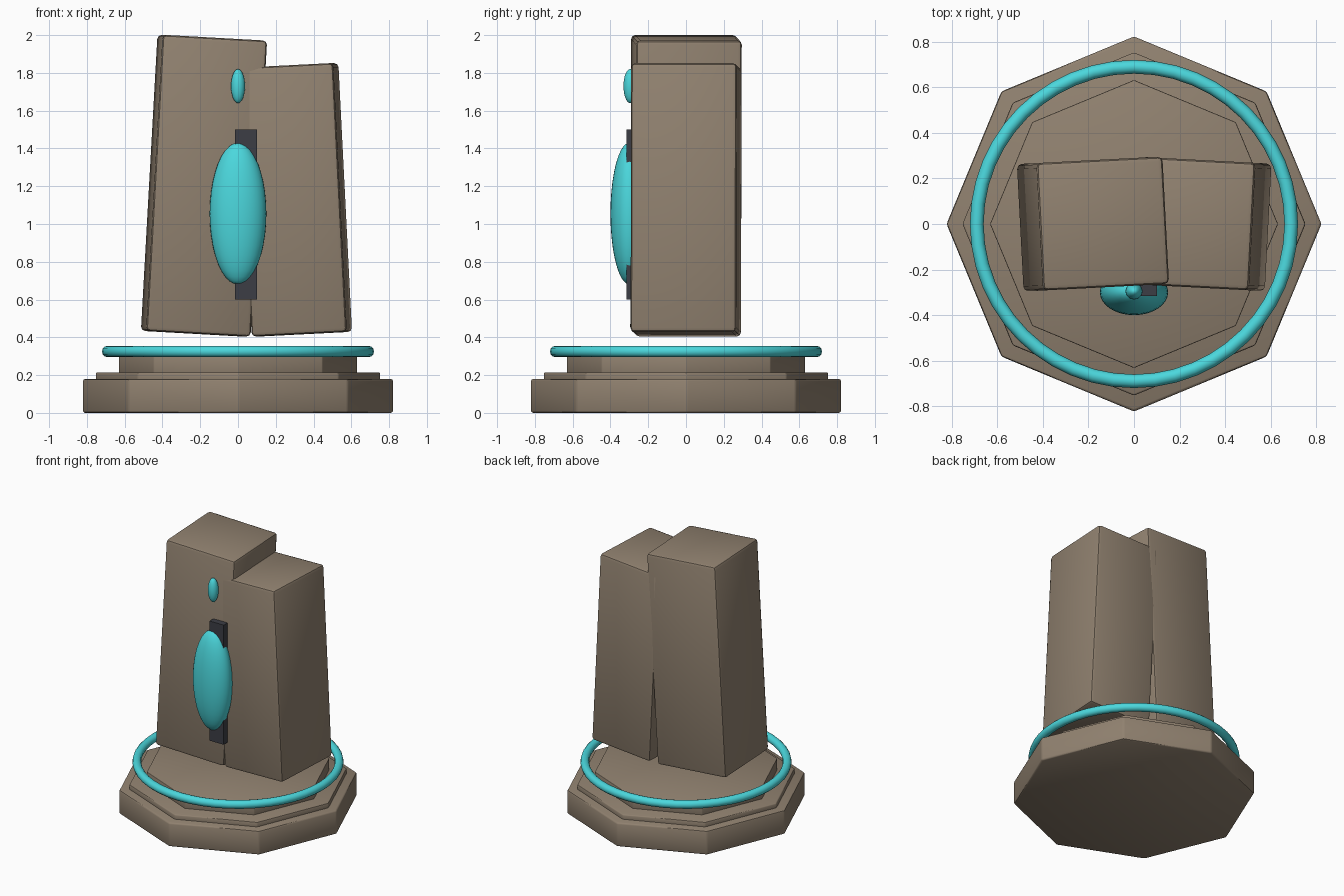
import bpy
import math

if "Cube" in bpy.data.objects:
    bpy.data.objects.remove(bpy.data.objects["Cube"])


def material(name, rgb):
    m = bpy.data.materials.new(name)
    m.diffuse_color = (*rgb, 1)
    m.use_nodes = True
    m.node_tree.nodes["Principled BSDF"].inputs["Base Color"].default_value = m.diffuse_color
    return m


STONE = material("warm_stone", (0.28, 0.22, 0.16))
GLOW = material("bright_cyan", (0.07, 0.68, 0.72))
DARK = material("dark_slate", (0.045, 0.048, 0.06))


def finish(name, mat, bevel=0.0):
    """Name and colour the active object, then soften its edges."""
    ob = bpy.context.object
    ob.name = name
    ob.data.materials.append(mat)
    bpy.ops.object.transform_apply(location=False, rotation=False, scale=True)
    if bevel:
        mod = ob.modifiers.new("soft_edges", 'BEVEL')
        mod.width = bevel
        mod.segments = 2
        mod.limit_method = 'ANGLE'
        mod.angle_limit = math.radians(30)
        bpy.ops.object.modifier_apply(modifier=mod.name)
    bpy.ops.object.shade_smooth_by_angle(angle=math.radians(40))
    return ob


def box(name, mat, loc, size, rot=(0, 0, 0), bevel=0.0):
    bpy.ops.mesh.primitive_cube_add(size=1, location=loc,
                                    rotation=[math.radians(a) for a in rot])
    bpy.context.object.scale = size
    return finish(name, mat, bevel)


def ellipsoid(name, loc, radii):
    bpy.ops.mesh.primitive_uv_sphere_add(segments=32, ring_count=20, radius=1, location=loc)
    bpy.context.object.scale = radii
    return finish(name, GLOW)


# Stepped octagonal plinth, corners on the x and y axes
for name, radius, low, high, bevel in (
        ("plinth_base", 0.823, 0.0, 0.18, 0.012),
        ("plinth_step", 0.753, 0.16, 0.215, 0.008),
        ("plinth_top", 0.632, 0.2, 0.30, 0.005)):
    bpy.ops.mesh.primitive_cylinder_add(vertices=8, radius=radius, depth=high - low,
                                        location=(0, 0, (low + high) / 2))
    finish(name, STONE, bevel)

# Floating ring
bpy.ops.mesh.primitive_torus_add(major_radius=0.69, minor_radius=0.03, major_segments=48,
                                 minor_segments=12, location=(0, 0, 0.325))
finish("floating_ring", GLOW)

# Two stone slabs leaning into each other
box("tall_slab", STONE, (-0.18, 0, 1.2025), (0.555, 0.56, 1.57), (0, 3.2, 3), 0.022)
box("short_slab", STONE, (0.302, 0, 1.128), (0.505, 0.56, 1.425), (0, -2.9, -3), 0.022)

# Dark slot and glowing gems on the front
box("dark_slot", DARK, (0.043, -0.265, 1.05), (0.117, 0.1, 0.9))
ellipsoid("large_gem", (0, -0.3, 1.055), (0.15, 0.1, 0.375))
ellipsoid("small_gem", (0, -0.295, 1.73), (0.037, 0.036, 0.09))
